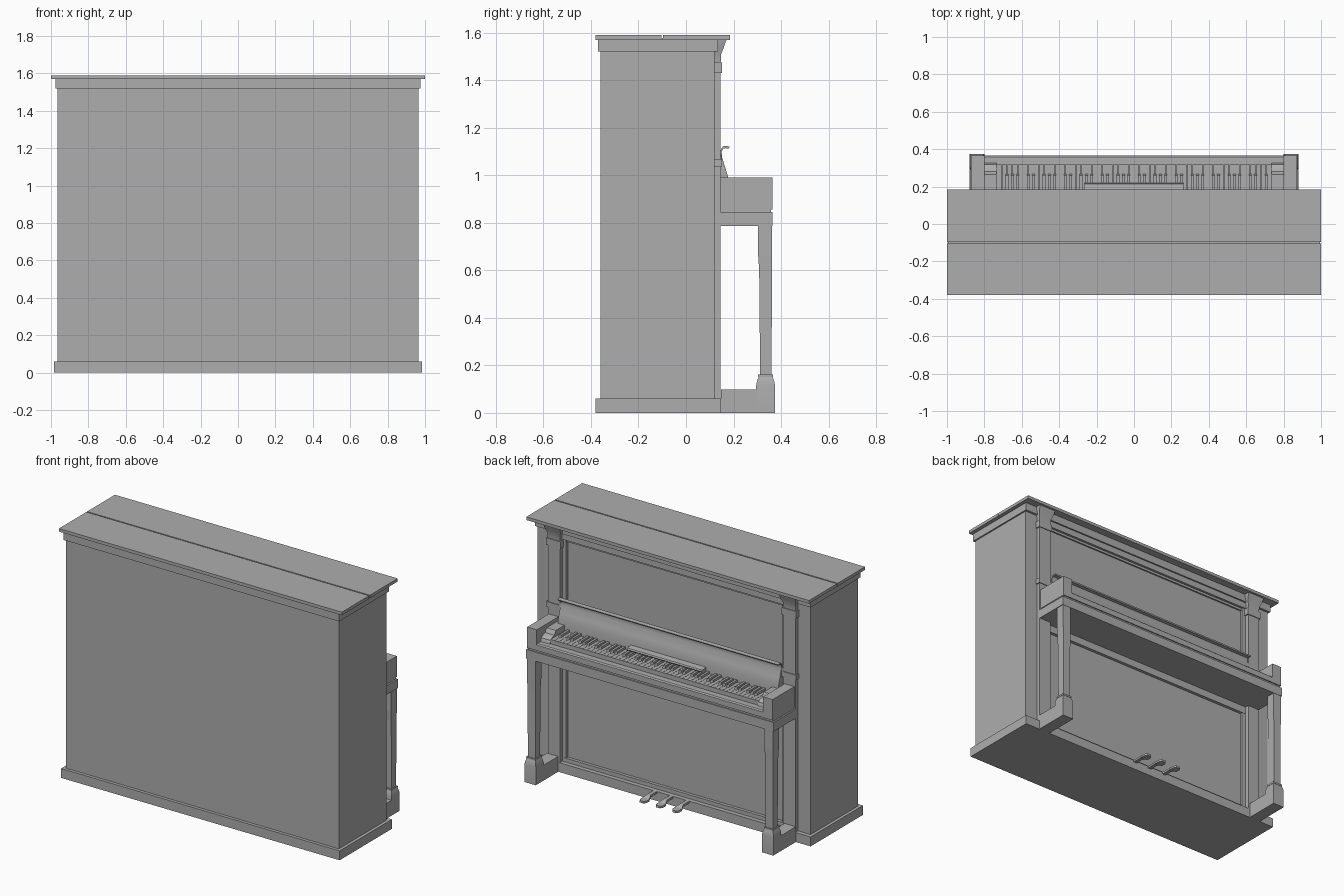
import bpy, bmesh, math
from mathutils import Matrix, Vector

if "Cube" in bpy.data.objects:
    bpy.data.objects.remove(bpy.data.objects["Cube"])

grey = bpy.data.materials.new("plain_grey")
grey.diffuse_color = (0.42, 0.42, 0.42, 1)
grey.use_nodes = True
grey.node_tree.nodes["Principled BSDF"].inputs["Base Color"].default_value = grey.diffuse_color


def finish(name, bm, smooth=False):
    bmesh.ops.recalc_face_normals(bm, faces=bm.faces)
    me = bpy.data.meshes.new(name)
    bm.to_mesh(me)
    bm.free()
    me.materials.append(grey)
    ob = bpy.data.objects.new(name, me)
    bpy.context.collection.objects.link(ob)
    if smooth:
        bpy.context.view_layer.objects.active = ob
        ob.select_set(True)
        bpy.ops.object.shade_smooth_by_angle(angle=math.radians(35))
        ob.select_set(False)
    return ob


def add_box(bm, x0, x1, y0, y1, z0, z1):
    m = Matrix.Translation(((x0 + x1) / 2, (y0 + y1) / 2, (z0 + z1) / 2))
    m = m @ Matrix.Diagonal((x1 - x0, y1 - y0, z1 - z0, 1))
    bmesh.ops.create_cube(bm, size=1, matrix=m)


def box(name, *d):
    bm = bmesh.new()
    add_box(bm, *d)
    return finish(name, bm)


def add_profile(bm, pts, x0, x1):
    """Extrude a (y, z) outline along x."""
    f = bm.faces.new([bm.verts.new((x0, y, z)) for y, z in pts])
    ext = bmesh.ops.extrude_face_region(bm, geom=[f])["geom"]
    bmesh.ops.translate(bm, vec=(x1 - x0, 0, 0),
                        verts=[v for v in ext if isinstance(v, bmesh.types.BMVert)])


def profile(name, pts, x0, x1, smooth=False):
    bm = bmesh.new()
    add_profile(bm, pts, x0, x1)
    return finish(name, bm, smooth)


def loft(name, rings, smooth=False):
    """Rings of (x0, x1, y0, y1, z), bottom to top."""
    bm = bmesh.new()
    loops = [[bm.verts.new(p) for p in ((a, c, z), (b, c, z), (b, d, z), (a, d, z))]
             for a, b, c, d, z in rings]
    for lo, hi in zip(loops, loops[1:]):
        for i in range(4):
            j = (i + 1) % 4
            bm.faces.new((lo[i], lo[j], hi[j], hi[i]))
    bm.faces.new(loops[0])
    bm.faces.new(loops[-1])
    return finish(name, bm, smooth)


def mirrored(ob):
    """Copy to the other side across x = 0."""
    me = ob.data.copy()
    me.transform(Matrix.Diagonal((-1, 1, 1, 1)))
    me.flip_normals()
    bpy.context.collection.objects.link(bpy.data.objects.new(ob.name + "_mirror", me))


# Case: plinth, body, cornice and two-part lid
box("plinth", -.985, .985, -.38, .148, 0, .06)
box("case_body", -.965, .965, -.36, .10, .06, 1.53)
box("cornice", -.975, .975, -.37, .135, 1.52, 1.57)
box("lid_core", -.995, .995, -.375, .18, 1.57, 1.578)
box("lid_back", -1, 1, -.38, -.104, 1.57, 1.59)
box("lid_front", -1, 1, -.096, .185, 1.57, 1.59)

# Front panel frames
box("upper_frame_rail", -.79, .79, .09, .125, 1.48, 1.525)
box("upper_frame_lip", -.78, .78, .09, .11, 1.465, 1.48)
box("lower_frame_rail", -.79, .79, .09, .12, .06, .085)
box("under_bed_rail", -.79, .79, .09, .12, .74, .79)
box("music_shelf_rail", -.79, .79, .09, .15, 1.05, 1.085)

# Key bed, shadow strip and key slip
box("key_bed", -.875, .875, .09, .365, .787, .845)
box("shadow_strip", -.865, .865, .09, .358, .845, .857)
box("key_frame", -.80, .80, .09, .32, .857, .90)
profile("key_slip", [(.32, .857), (.365, .857), (.365, .893), (.358, .90), (.32, .90)], -.80, .80)

# Fallboard with curled lip, and folded desk bar
profile("fallboard", [(.10, .92), (.178, .92), (.178, .99), (.166, 1.03), (.152, 1.075),
                      (.150, 1.10), (.156, 1.112), (.168, 1.114), (.180, 1.112), (.183, 1.120),
                      (.172, 1.124), (.155, 1.122), (.142, 1.10), (.138, 1.05), (.10, 1.05)],
        -.78, .78, True)
profile("desk_bar", [(.178, .945), (.215, .945), (.22, .952), (.215, .96), (.178, .965)], -.265, .265)

# Keys: 52 naturals and 36 sharps, low notes at +x
whites, blacks = bmesh.new(), bmesh.new()
w = 1.47 / 52
for i in range(52):
    x = .735 - (i + 1) * w
    add_box(whites, x + .0008, x + w - .0008, .17, .318, .90, .928)
    if i % 7 in (0, 2, 3, 5, 6) and i < 51:
        add_profile(blacks, [(.17, .925), (.268, .925), (.260, .943), (.17, .943)], x - .0075, x + .0075)
finish("white_keys", whites)
finish("black_keys", blacks)

# Parts repeated on both sides
pairs = [
    box("side_panel_edge", .872, .965, .09, .12, .06, 1.53),
    box("pilaster", .79, .875, .09, .146, .06, 1.44),
    box("panel_stile", .765, .79, .09, .118, .06, 1.50),
    box("pilaster_base_band", .782, .883, .09, .151, 1.035, 1.068),
    box("pilaster_neck_band", .782, .883, .09, .151, 1.43, 1.475),
    loft("pilaster_bracket", [(.79, .875, .09, .146, 1.475), (.788, .877, .09, .148, 1.51),
                              (.778, .887, .09, .158, 1.535), (.772, .893, .09, .17, 1.57)], True),
    box("arm", .80, .868, .12, .365, .857, .99),
    profile("key_block", [(.12, .857), (.32, .857), (.325, .90), (.318, .922), (.30, .935),
                          (.28, .94), (.265, .965), (.12, .965)], .735, .80),
    box("foot_rail", .80, .88, .148, .30, 0, .098),
    loft("foot", [(.80, .88, .295, .375, 0), (.80, .88, .295, .375, .115),
                  (.803, .877, .299, .371, .135), (.809, .871, .305, .365, .15)], True),
    box("leg_collar", .807, .873, .303, .367, .15, .161),
    loft("leg", [(.814, .866, .312, .360, .161), (.812, .868, .308, .362, .60),
                 (.810, .870, .304, .363, .66), (.810, .870, .304, .363, .787)]),
]
for ob in pairs:
    mirrored(ob)

# Pedals: narrow shank widening to a rounded toe
for n, cx in (("left", .115), ("middle", 0), ("right", -.115)):
    outline = [(-.012, .14), (-.012, .21), (-.024, .24), (-.024, .265), (-.014, .283),
               (.014, .283), (.024, .265), (.024, .24), (.012, .21), (.012, .14)]
    bm = bmesh.new()
    f = bm.faces.new([bm.verts.new((cx + x, y, .035 + (.012 if y < .22 else 0))) for x, y in outline])
    ext = bmesh.ops.extrude_face_region(bm, geom=[f])["geom"]
    bmesh.ops.translate(bm, vec=Vector((0, 0, .013)),
                        verts=[v for v in ext if isinstance(v, bmesh.types.BMVert)])
    bmesh.ops.triangulate(bm, faces=[f for f in bm.faces if len(f.verts) > 4])
    finish(n + "_pedal", bm)
